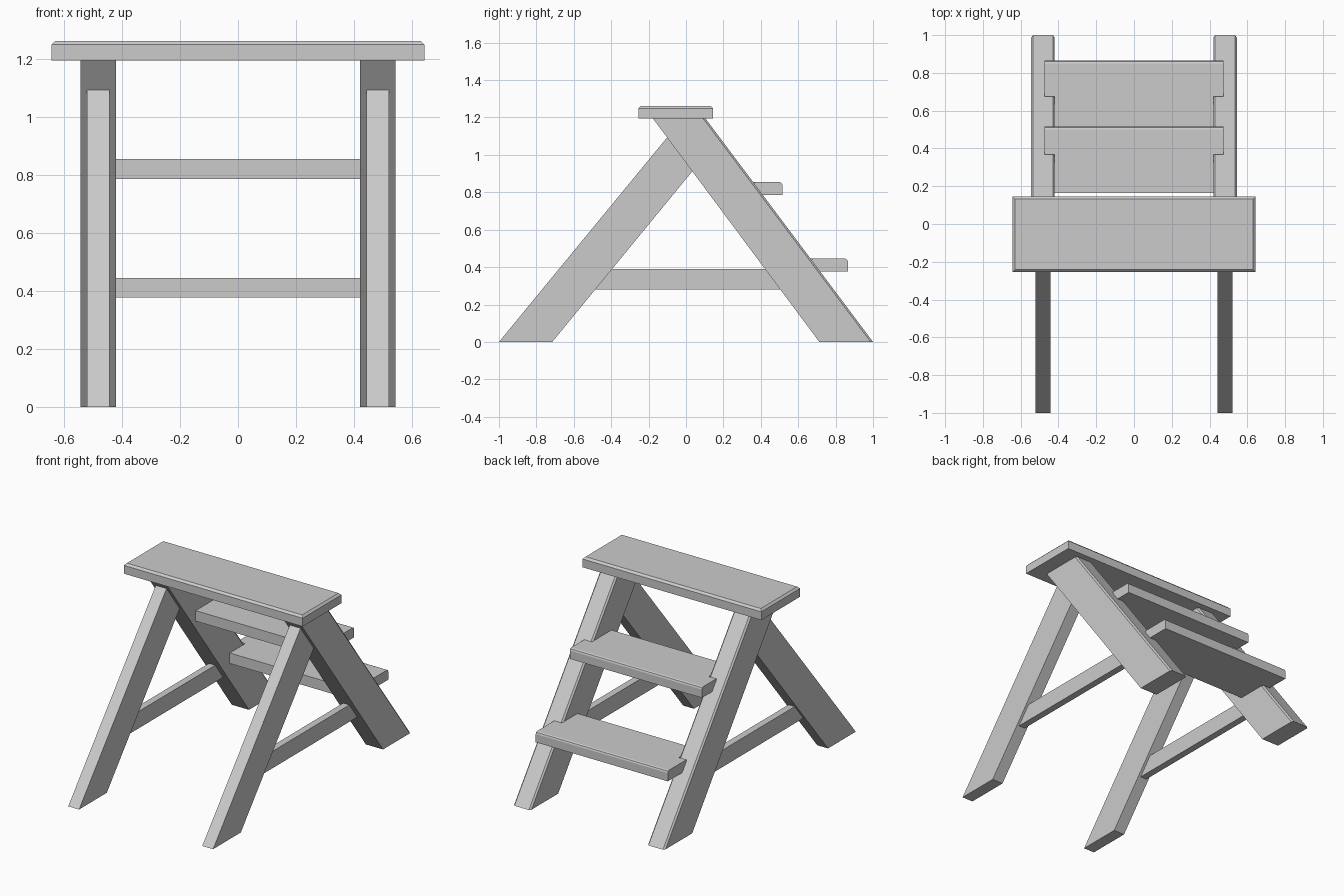
import bpy, bmesh
from mathutils import Vector

if "Cube" in bpy.data.objects:
    bpy.data.objects.remove(bpy.data.objects["Cube"])


def extrude_profile(name, points, depth, bevel_test=None, width=0.01, segments=1, mirror=False):
    """Extrude a closed 3D outline along a vector, then bevel the edges picked by bevel_test."""
    bm = bmesh.new()
    face = bm.faces.new([bm.verts.new(p) for p in points])
    res = bmesh.ops.extrude_face_region(bm, geom=[face])
    moved = [v for v in res["geom"] if isinstance(v, bmesh.types.BMVert)]
    bmesh.ops.translate(bm, verts=moved, vec=Vector(depth))
    bmesh.ops.recalc_face_normals(bm, faces=bm.faces[:])
    if bevel_test:
        edges = [e for e in bm.edges if bevel_test(*[v.co for v in e.verts])]
        bmesh.ops.bevel(bm, geom=edges, offset=width, offset_type='OFFSET',
                        segments=segments, profile=0.5, affect='EDGES')
    mesh = bpy.data.meshes.new(name)
    bm.to_mesh(mesh)
    bm.free()
    obj = bpy.data.objects.new(name, mesh)
    bpy.context.collection.objects.link(obj)
    if mirror:
        obj.modifiers.new("Mirror", 'MIRROR')
    return obj


def side_part(name, yz, x0, x1, bevel_test=None):
    """A side profile given thickness in x, mirrored to the other side."""
    return extrude_profile(name, [(x0, y, z) for y, z in yz], (x1 - x0, 0, 0),
                           bevel_test, 0.01, 1, True)


# Sloping step rails, softened along their long outer edges
SEAT_Z = 1.195
y_back = lambda z: 0.713 - 0.745 * z
y_front = lambda z: 1.0 - 0.75 * z
side_part("step_rail",
          [(y_back(0), 0), (y_front(0), 0), (y_front(SEAT_Z), SEAT_Z), (y_back(SEAT_Z), SEAT_Z)],
          0.42, 0.544,
          lambda a, b: abs(a.z - b.z) > 1 and max(a.y, b.y) > 0.9)

# Rear support legs, cut to meet the rails
side_part("rear_leg",
          [(-1.0, 0), (-0.715, 0), (y_back(0.912), 0.912), (y_back(1.093), 1.093)],
          0.443, 0.521)

# Level braces between legs and rails
y_leg = lambda z: -0.715 + 0.82 * z
side_part("side_brace",
          [(y_leg(0.28), 0.28), (y_back(0.28), 0.28), (y_back(0.39), 0.39), (y_leg(0.39), 0.39)],
          0.46, 0.505)

# Notched treads with a rounded nose
for name, front, notch, z in (("lower_tread", 0.865, 0.675, 0.377),
                              ("upper_tread", 0.515, 0.367, 0.786)):
    right = [(0.42, front - 0.35), (0.42, notch), (0.475, notch), (0.475, front)]
    outline = right + [(-x, y) for x, y in reversed(right)]
    top = z + 0.068
    extrude_profile(name, [(x, y, z) for x, y in outline], (0, 0, 0.068),
                    lambda a, b: min(a.y, b.y) > front - 0.001 and min(a.z, b.z) > top - 0.001,
                    0.014, 2)

# Top board, chamfered around its upper rim
corners = [(-0.643, -0.254), (0.643, -0.254), (0.643, 0.145), (-0.643, 0.145)]
extrude_profile("top_board", [(x, y, SEAT_Z) for x, y in corners], (0, 0, 0.067),
                lambda a, b: min(a.z, b.z) > SEAT_Z + 0.06, 0.013)
